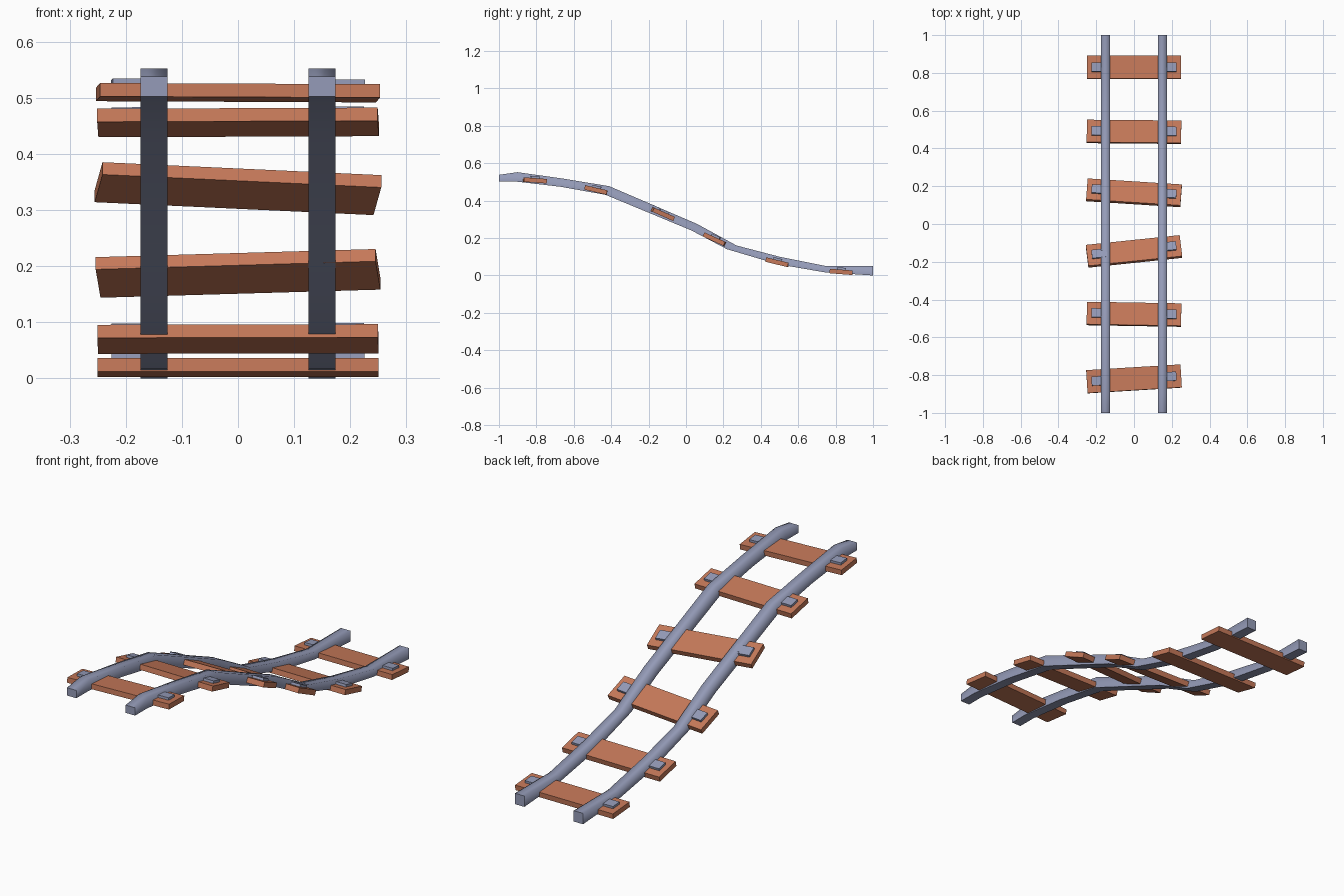
import bpy, bmesh
from math import radians
from mathutils import Matrix, Vector

cube = bpy.data.objects.get("Cube")
if cube:
    bpy.data.objects.remove(cube, do_unlink=True)


def material(name, rgb):
    mat = bpy.data.materials.new(name)
    mat.use_nodes = True
    mat.diffuse_color = (*rgb, 1)
    mat.node_tree.nodes["Principled BSDF"].inputs["Base Color"].default_value = (*rgb, 1)
    return mat


STEEL = material("blue grey steel", (0.30, 0.33, 0.48))
WOOD = material("red brown wood", (0.56, 0.19, 0.10))


def finish(name, bm, mat):
    bmesh.ops.recalc_face_normals(bm, faces=bm.faces)
    mesh = bpy.data.meshes.new(name)
    bm.to_mesh(mesh)
    bm.free()
    mesh.materials.append(mat)
    obj = bpy.data.objects.new(name, mesh)
    bpy.context.collection.objects.link(obj)
    return obj


def box(name, center, size, frame, mat):
    bm = bmesh.new()
    local = Matrix.Translation(center) @ Matrix.Diagonal((*size, 1))
    bmesh.ops.create_cube(bm, size=1, matrix=frame @ local)
    return finish(name, bm, mat)


# Rail side outline as matching top and bottom (y, z) points
TOP = [(-1, 0.538), (-0.9, 0.552), (-0.66, 0.518), (-0.41, 0.477), (0.06, 0.275),
       (0.27, 0.16), (0.5, 0.1), (0.75, 0.05), (1, 0.05)]
BOTTOM = [(-1, 0.502), (-0.91, 0.502), (-0.67, 0.474), (-0.43, 0.431), (0.03, 0.24),
          (0.22, 0.14), (0.49, 0.06), (0.74, 0.017), (1, 0)]


def rail(name, x, half=0.024):
    bm = bmesh.new()
    rings = []
    for (ty, tz), (by, bz) in zip(TOP, BOTTOM):
        corners = [(x - half, by, bz), (x + half, by, bz), (x + half, ty, tz), (x - half, ty, tz)]
        rings.append([bm.verts.new(c) for c in corners])
    for a, b in zip(rings, rings[1:]):
        for i in range(4):
            j = (i + 1) % 4
            bm.faces.new((a[i], a[j], b[j], b[i])).smooth = True
    # Flat ends and crisp underside corners, softly shaded top
    for ring in (rings[0], rings[-1]):
        cap = bm.faces.new(ring)
        for e in cap.edges:
            e.smooth = False
    for a, b in zip(rings, rings[1:]):
        for i in (0, 1):
            bm.edges.get((a[i], b[i])).smooth = False
    return finish(name, bm, STEEL)


for side, s in (("left", 1), ("right", -1)):
    rail(f"{side}_rail", s * 0.15)

# Sleepers: centre y, centre z, downhill pitch, yaw
SLEEPERS = [(-0.82, 0.509, -4, 3.5), (-0.478, 0.456, -13, -1), (-0.145, 0.338, -24, 6.5),
            (0.165, 0.187, -24.5, -4), (0.488, 0.07, -13.5, -0.5), (0.829, 0.019, -4.5, 0)]

for n, (y, z, pitch, yaw) in enumerate(SLEEPERS, 1):
    place = Matrix.Translation((0, y, z)) @ Matrix.Rotation(radians(pitch), 4, 'X')
    frame = place @ Matrix.Rotation(radians(yaw), 4, 'Z')
    box(f"sleeper_{n}", Vector((0, 0, 0)), (0.5, 0.122, 0.024), frame, WOOD)
    # Fixing plates beside each rail
    for side, s in (("left", 1), ("right", -1)):
        box(f"{side}_plate_{n}", Vector((s * 0.185, 0, 0.014)), (0.08, 0.048, 0.018), frame, STEEL)
